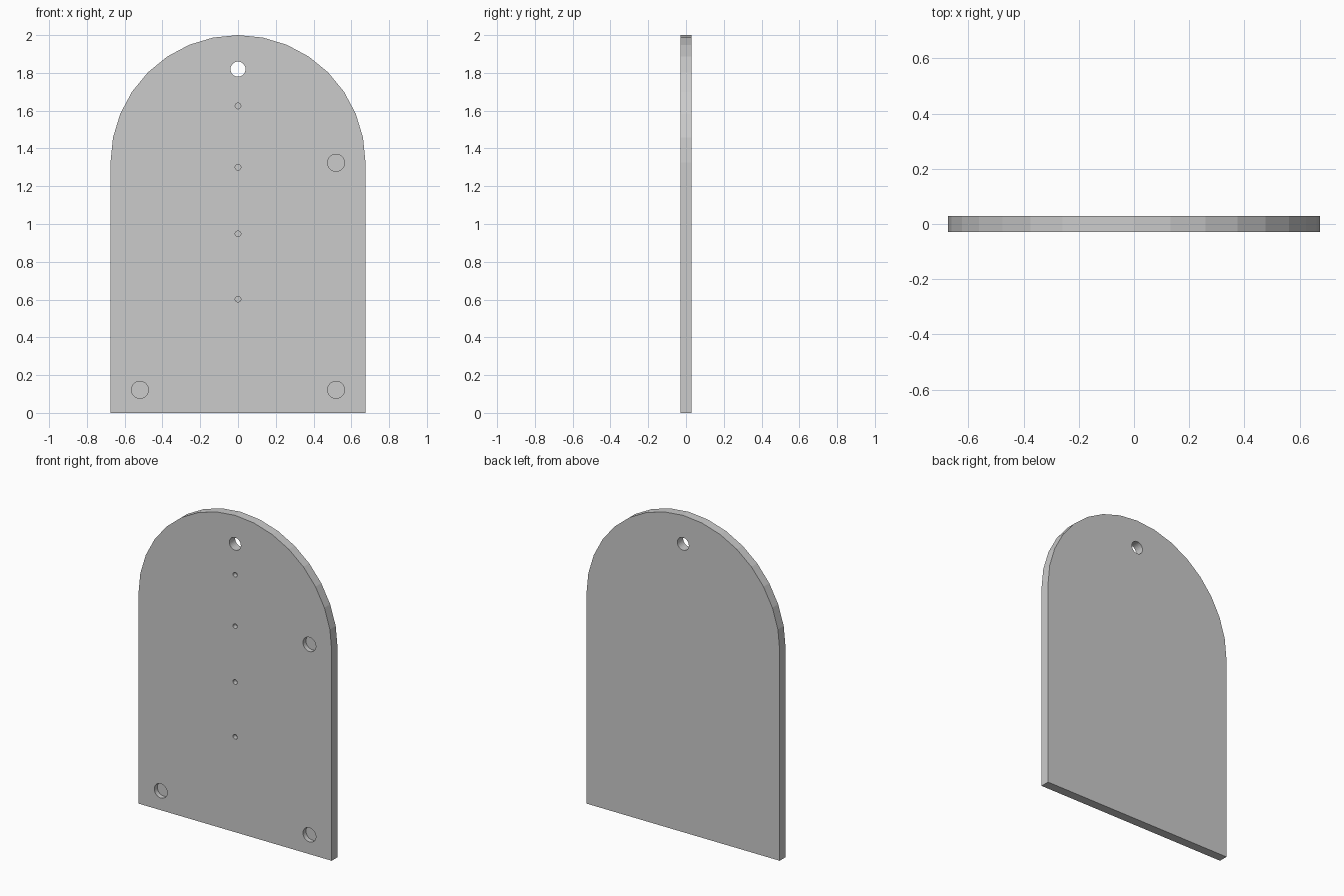
import bpy, bmesh
from math import pi, sin, cos

if "Cube" in bpy.data.objects:
    bpy.data.objects.remove(bpy.data.objects["Cube"])

R, T = 0.675, 0.029          # half width / arch radius, half thickness
SPRING = 2.0 - R             # height where the arch begins

# Arched plate: flat bottom, 16-sided half-round top
profile = [(-R, 0), (R, 0)]
profile += [(R * cos(pi * i / 16), SPRING + R * sin(pi * i / 16)) for i in range(17)]
bm = bmesh.new()
face = bm.faces.new([bm.verts.new((x, -T, z)) for x, z in profile])
ext = bmesh.ops.extrude_face_region(bm, geom=[face])
bmesh.ops.translate(bm, vec=(0, 2 * T, 0),
                    verts=[v for v in ext["geom"] if isinstance(v, bmesh.types.BMVert)])
bmesh.ops.recalc_face_normals(bm, faces=bm.faces)
mesh = bpy.data.meshes.new("arched_plate")
bm.to_mesh(mesh)
bm.free()
plate = bpy.data.objects.new("arched_plate", mesh)
bpy.context.collection.objects.link(plate)


def drill(x, z, radius, depth):
    """Cut a round hole of the given depth into the front face."""
    length = depth + 0.05
    bpy.ops.mesh.primitive_cylinder_add(
        vertices=32, radius=radius, depth=length,
        location=(x, -T + depth - length / 2, z), rotation=(pi / 2, 0, 0))
    cutter = bpy.context.object
    cutter.name = "hole_cutter"
    cutter.hide_render = True
    mod = plate.modifiers.new("hole", 'BOOLEAN')
    mod.operation, mod.solver, mod.object = 'DIFFERENCE', 'EXACT', cutter
    bpy.context.view_layer.objects.active = plate
    bpy.ops.object.modifier_apply(modifier=mod.name)
    bpy.data.objects.remove(cutter, do_unlink=True)


# Hanging hole, right through
drill(0, 1.82, 0.04, 0.12)
# Shallow round pockets near the corners
for x, z in [(-0.519, 0.122), (0.519, 0.122), (0.519, 1.324)]:
    drill(x, z, 0.045, 0.03)
# Small pilot holes down the middle
for z in (0.602, 0.948, 1.30, 1.625):
    drill(0, z, 0.015, 0.03)
